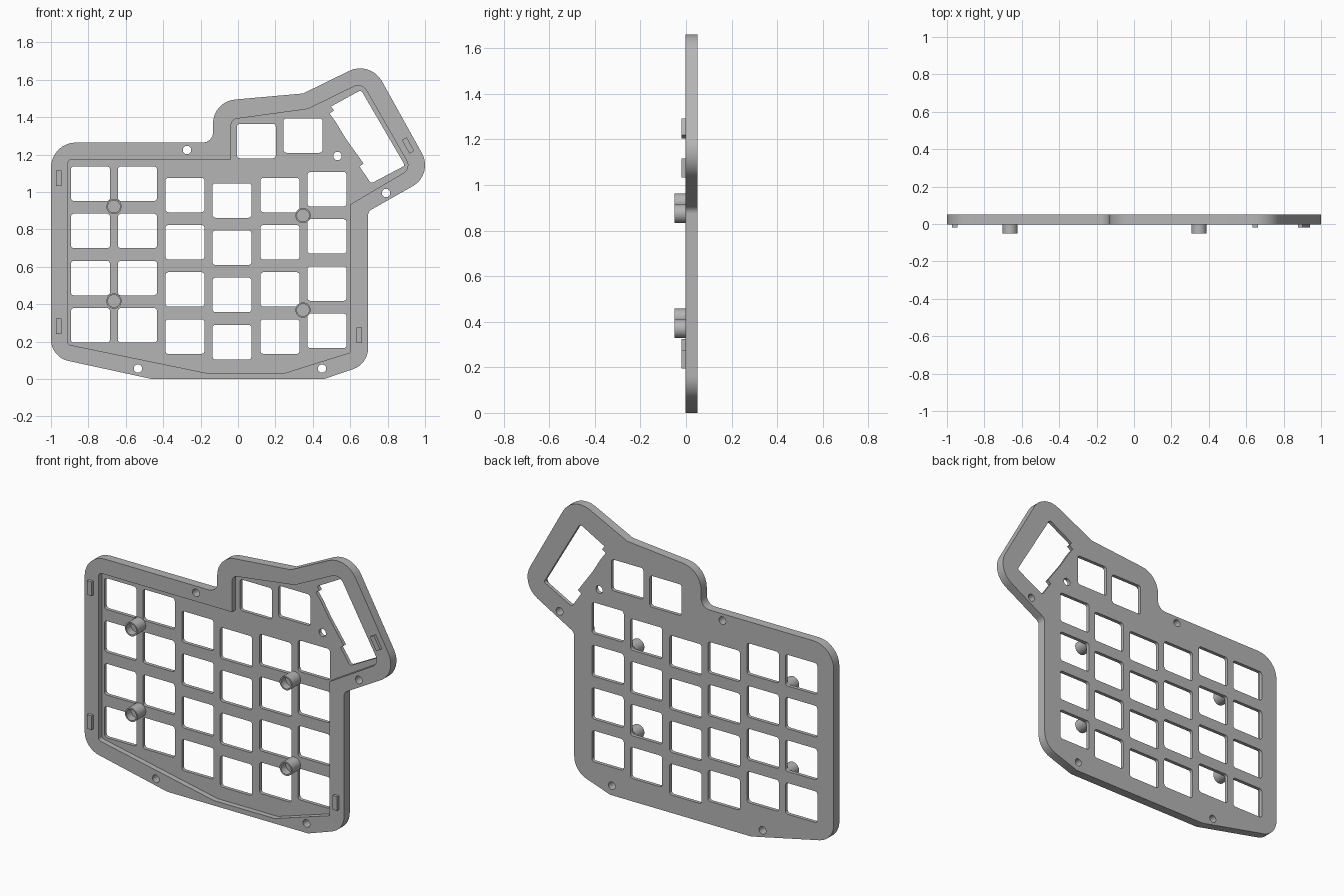
import bpy, bmesh, math
from mathutils import Vector

cube = bpy.data.objects.get("Cube")
if cube:
    bpy.data.objects.remove(cube)

# Drawing units: 187 per model unit, y measured downwards from the top left
UNIT, MID, BASE = 187, 238, 378.5
FRONT, FLOOR, BACK = -0.003, 0.029, 0.05

grey = bpy.data.materials.new("plain grey")
grey.use_nodes = True
colour = (0.46, 0.46, 0.46, 1)
grey.diffuse_color = colour
grey.node_tree.nodes["Principled BSDF"].inputs["Base Color"].default_value = colour


def rounded(corners, steps=8):
    """Outline through (x, y, radius) corners, each replaced by an arc."""
    out = []
    for i, (x, y, r) in enumerate(corners):
        p = Vector((x, y))
        if r == 0:
            out.append(p)
            continue
        a = (Vector(corners[i - 1][:2]) - p).normalized()
        b = (Vector(corners[(i + 1) % len(corners)][:2]) - p).normalized()
        half = a.angle(b) / 2
        centre = p + (a + b).normalized() * (r / math.sin(half))
        start = (p + a * (r / math.tan(half)) - centre).normalized()
        end = (p + b * (r / math.tan(half)) - centre).normalized()
        out += [centre + start.slerp(end, k / steps).normalized() * r for k in range(steps + 1)]
    return out


def circle(x, y, r, n=24):
    return [Vector((x + r * math.cos(math.tau * k / n), y + r * math.sin(math.tau * k / n)))
            for k in range(n)]


def box(x, y, w, h, r=0, turn=0):
    pts = []
    for sx, sy in ((-1, -1), (1, -1), (1, 1), (-1, 1)):
        u, v = sx * w / 2, sy * h / 2
        c, s = math.cos(turn), math.sin(turn)
        pts.append((x + u * c - v * s, y + u * s + v * c, r))
    return rounded(pts, 4)


def prisms(name, outlines, y0, y1):
    """One object made of upright outlines extruded from y0 to y1."""
    bm = bmesh.new()
    for pts in outlines:
        face = bm.faces.new([bm.verts.new(((p.x - MID) / UNIT, y0, (BASE - p.y) / UNIT))
                             for p in pts])
        ext = bmesh.ops.extrude_face_region(bm, geom=[face], use_keep_orig=True)
        moved = [g for g in ext["geom"] if isinstance(g, bmesh.types.BMVert)]
        bmesh.ops.translate(bm, verts=moved, vec=(0, y1 - y0, 0))
    return finish(name, bm)


def finish(name, bm):
    bmesh.ops.recalc_face_normals(bm, faces=bm.faces)
    mesh = bpy.data.meshes.new(name)
    bm.to_mesh(mesh)
    bm.free()
    mesh.materials.append(grey)
    obj = bpy.data.objects.new(name, mesh)
    bpy.context.collection.objects.link(obj)
    return obj


def cut(target, cutter):
    mod = target.modifiers.new("cut", "BOOLEAN")
    mod.operation, mod.solver, mod.object = "DIFFERENCE", "EXACT", cutter
    bpy.context.view_layer.update()
    graph = bpy.context.evaluated_depsgraph_get()
    mesh = bpy.data.meshes.new_from_object(target.evaluated_get(graph))
    target.modifiers.clear()
    target.data = mesh
    bpy.data.objects.remove(cutter)


def smooth(obj):
    bpy.ops.object.select_all(action="DESELECT")
    obj.select_set(True)
    bpy.context.view_layer.objects.active = obj
    bpy.ops.object.shade_smooth_by_angle(angle=math.radians(30))


# Plate outline and the shallow recess in its front
plate = prisms("plate", [rounded([
    (51, 142, 25), (213, 142, 10), (213, 101, 24), (303, 93, 0), (370.4, 60, 25),
    (433.6, 173.8, 24), (368, 211, 7), (368, 363.5, 22), (324, 378.5, 0),
    (152, 378.5, 0), (51, 356.6, 22)])], FRONT, BACK)
recess = prisms("recess_cutter", [rounded([
    (68, 159, 4), (231, 159, 0), (231, 119, 7), (308, 108.5, 0), (362, 82, 10),
    (411, 168, 9), (350, 204, 0), (350, 352, 0), (283, 373, 0), (209, 373, 0),
    (68, 344, 3)])], FRONT - 0.1, FLOOR)
cut(plate, recess)

# Key openings: four rows in staggered columns, plus two thumb keys
columns = [(90.5, 183.2), (137.5, 183.2), (185, 194.5), (232, 200), (280, 194.5), (327, 188.7)]
holes = [box(x, top + row * 47.2, 39, 34.5, 3) for x, top in columns for row in range(4)]
holes += [box(256.3, 140.5, 39, 34.5, 3), box(303, 135, 39, 34.5, 3)]

# Screw holes
holes += [circle(x, y, 4.2) for x, y in
          ((187, 149.5), (337.5, 155.5), (386, 192.5), (138, 368), (322, 368))]

# Notched slanted opening
holes.append(rounded([
    (331, 106, 0), (361, 89.5, 3), (405, 165, 2), (371, 183, 3), (359.5, 166, 0),
    (363.5, 163, 0), (345, 137, 0), (336, 122, 0), (329.5, 113, 0), (334, 110, 0)], 4))
cut(plate, prisms("hole_cutter", holes, FRONT - 0.1, BACK + 0.1))
smooth(plate)

# Hollow round posts standing on the recess floor
profile = [(0, FLOOR), (7.6, FLOOR), (7.6, -0.05), (6.1, -0.05), (6.1, -0.005), (0, -0.005)]
for i, (px, py) in enumerate(((114, 206), (114, 300.5), (303, 215), (303, 309.5))):
    bm = bmesh.new()
    verts = [bm.verts.new((r / UNIT, y, 0)) for r, y in profile]
    edges = [bm.edges.new(pair) for pair in zip(verts, verts[1:])]
    bmesh.ops.spin(bm, geom=verts + edges, axis=(0, 1, 0), cent=(0, 0, 0),
                   angle=math.tau, steps=32)
    bmesh.ops.remove_doubles(bm, verts=bm.verts, dist=1e-5)
    post = finish(f"post_{i + 1}", bm)
    post.location = ((px - MID) / UNIT, 0, (BASE - py) / UNIT)
    smooth(post)

# Small locating tabs on the rim
tabs = [(59, 177.5, 0), (59, 325.5, 0), (359, 334.5, 0), (408, 145, math.radians(-29))]
for i, (x, y, turn) in enumerate(tabs):
    prisms(f"rim_tab_{i + 1}", [box(x, y, 5.5, 15.5, 0, turn)], -0.02, FRONT + 0.003)
